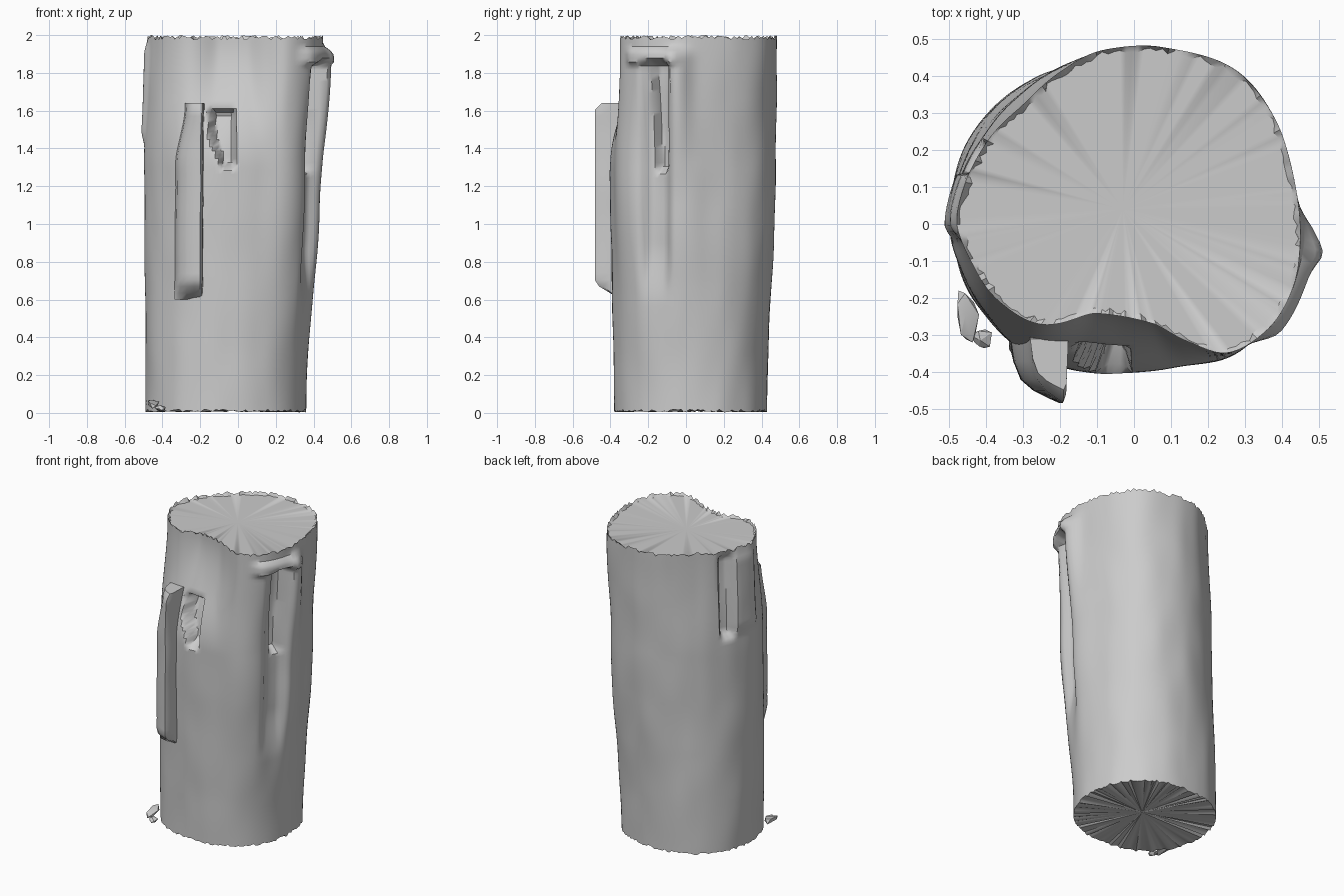
import bpy, bmesh, math, random
from mathutils import Vector, Matrix, noise

cube = bpy.data.objects.get("Cube")
if cube:
    bpy.data.objects.remove(cube)
random.seed(4)

wax = bpy.data.materials.new("light_grey_wax")
wax.use_nodes = True
grey = (0.6, 0.6, 0.6, 1)
wax.diffuse_color = grey
wax.node_tree.nodes["Principled BSDF"].inputs["Base Color"].default_value = grey

SIDES, LEVELS = 168, 96
CENTRE = Vector((-0.03, 0.04))


def smooth(low, high, value):
    t = min(1, max(0, (value - low) / (high - low)))
    return t * t * (3 - 2 * t)


def window(value, low, high, soft):
    return smooth(low - soft, low, value) * (1 - smooth(high, high + soft, value))


def outline(points):
    """Turn a loop of points into a function of angle giving the radius."""
    polar = []
    for p in points:
        d = Vector(p) - CENTRE
        polar.append((math.atan2(d.y, d.x), d.length))
    polar.sort()
    n = len(polar)

    def radius(angle):
        k = sum(a <= angle for a, r in polar) - 1
        a, r = zip(*[(polar[(k + i) % n][0] + math.tau * ((k + i) // n), polar[(k + i) % n][1])
                     for i in (-1, 0, 1, 2)])
        t = (angle - a[1]) / (a[2] - a[1])
        m1 = (r[2] - r[0]) / (a[2] - a[0]) * (a[2] - a[1])
        m2 = (r[3] - r[1]) / (a[3] - a[1]) * (a[2] - a[1])
        h = t * t * (3 - 2 * t)
        return r[1] * (1 - h) + r[2] * h + m1 * t * (1 - t) ** 2 - m2 * t * t * (1 - t)
    return radius


def oval(count=32, power=0.9):
    """Slightly squared oval for the foot of the candle."""
    for i in range(count):
        c, s = math.cos(i * math.tau / count), math.sin(i * math.tau / count)
        yield (-0.065 + 0.425 * math.copysign(abs(c) ** power, c),
               0.025 + 0.405 * math.copysign(abs(s) ** power, s))


foot = outline(list(oval()))
middle = outline([(.44, -.04), (.41, .12), (.36, .27), (.26, .4), (.12, .46), (0, .475),
                  (-.12, .455), (-.27, .38), (-.39, .26), (-.47, .12), (-.495, 0),
                  (-.46, -.14), (-.38, -.27), (-.27, -.36), (-.1, -.4), (.1, -.39),
                  (.25, -.36), (.34, -.29), (.38, -.17)])
rim = outline([(.45, -.05), (.43, .12), (.38, .28), (.28, .41), (.12, .47), (0, .48),
               (-.1, .465), (-.2, .41), (-.3, .32), (-.38, .24), (-.45, .12), (-.475, 0),
               (-.43, -.12), (-.35, -.22), (-.25, -.27), (-.1, -.24), (.05, -.27),
               (.15, -.32), (.25, -.35), (.35, -.29), (.43, -.17)])


def surface(angle, z):
    """Point on the candle wall, with drips and grooves."""
    low = smooth(0, 1.3, z)
    high = smooth(1.3, 1.97, z)
    r = foot(angle) * (1 - low) + middle(angle) * low
    r = r * (1 - high) + rim(angle) * high
    d = Vector((math.cos(angle), math.sin(angle)))
    x, y = CENTRE + d * r
    if x > 0.2:
        # Side drip, its arch, and the slot under it
        r += 0.045 * math.exp(-((y + 0.04) / 0.06) ** 2) * smooth(1.1, 1.85, z) * (1 - smooth(1.88, 1.97, z))
        r += 0.03 * window(y, -0.27, -0.08, 0.06) * window(z, 1.86, 1.91, 0.03)
        r -= 0.04 * window(y, -0.2, -0.12, 0.05) * window(z, 0.9, 1.84, 0.03 + 0.3 * (z < 1))
        narrow = 0.02 * smooth(1.6, 1.3, z) if z < 1.3 else 0.02 * (1 - smooth(1.3, 1.7, z))
        r -= 0.06 * window(y, -0.18 + narrow, -0.11 - narrow / 2, 0.02) * window(z, 1.3, 1.84, 0.03)
    if y < -0.1:
        # Front hollow beside the long drip
        lean = 0.06 * (1 - smooth(1.3, 1.5, z))
        r -= 0.09 * window(x, -0.14 + lean, -0.03, 0.02) * window(z, 1.33, 1.58, 0.04)
    if x < -0.2:
        # Groove high on the far side
        r -= 0.05 * window(y, 0.16, 0.2, 0.03) * window(z, 1.45, 1.92, 0.06)
        r += 0.02 * window(y, 0.0, 0.12, 0.05) * window(z, 1.5, 1.9, 0.1)
    r += 0.006 * noise.noise(Vector((d.x * 3, d.y * 3, z * 3)))
    return CENTRE + d * r


def finish(name, bm, angle=40):
    bmesh.ops.recalc_face_normals(bm, faces=bm.faces)
    mesh = bpy.data.meshes.new(name)
    bm.to_mesh(mesh)
    bm.free()
    mesh.materials.append(wax)
    obj = bpy.data.objects.new(name, mesh)
    bpy.context.collection.objects.link(obj)
    bpy.ops.object.select_all(action="DESELECT")
    obj.select_set(True)
    bpy.context.view_layer.objects.active = obj
    bpy.ops.object.shade_smooth_by_angle(angle=math.radians(angle))
    return obj


def bridge(bm, rings):
    for a, b in zip(rings, rings[1:]):
        n = len(a)
        for i in range(n):
            bm.faces.new((a[i], a[(i + 1) % n], b[(i + 1) % n], b[i]))


# Candle body with ragged ends
bm = bmesh.new()
rings = []
angles = [-math.pi + math.tau * (i + 0.5) / SIDES for i in range(SIDES)]
for j in range(LEVELS + 1):
    z = 0.015 + 1.965 * j / LEVELS
    ring = []
    for a in angles:
        p = surface(a, z)
        ragged = 0
        if j == LEVELS:
            ragged = random.uniform(-0.005, 0.02)
        elif j == 0:
            ragged = random.uniform(-0.012, 0.004)
        ring.append(bm.verts.new((p.x, p.y, z + ragged)))
    rings.append(ring)
lip = []
for v in rings[-1]:
    inward = CENTRE.to_3d() - Vector((v.co.x, v.co.y, 0))
    p = v.co + inward.normalized() * random.uniform(0.004, 0.02)
    lip.append(bm.verts.new((p.x, p.y, 1.975)))
rings.append(lip)
bridge(bm, rings)
for ring in (rings[0], lip):
    z = 0.015 if ring is rings[0] else 1.975
    hub = bm.verts.new((CENTRE.x, CENTRE.y, z))
    for i in range(SIDES):
        bm.faces.new((ring[i], ring[(i + 1) % SIDES], hub))
finish("candle_body", bm)

# Long front drip: steep on one side, rounded on the other
bm = bmesh.new()
section = [(-.335, -.3), (-.325, -.37), (-.305, -.42), (-.27, -.45), (-.23, -.47),
           (-.2, -.483), (-.188, -.46), (-.185, -.4), (-.18, -.3)]
rings = []
for j in range(31):
    z = 0.6 + 1.04 * j / 30
    swell = smooth(0.58, 0.7, z) * (1 - 0.25 * smooth(1.6, 1.64, z))
    left_trim = 0.05 * smooth(1.3, 1.62, z)
    ring = []
    for x, y in section:
        x += left_trim * (-0.18 - x) / 0.15
        x += 0.006 * noise.noise(Vector((x, y, z * 5)))
        ring.append(bm.verts.new((x, -0.34 + (y + 0.34) * swell, z)))
    rings.append(ring)
bridge(bm, rings)
bm.faces.new(rings[0])
bm.faces.new(rings[-1])
finish("front_drip", bm)

# Ragged wax chips lying at the foot
bm = bmesh.new()
for place, size, turn in (((-0.45, -0.25, 0.045), (0.03, 0.08, 0.02), 0.15),
                          ((-0.41, -0.31, 0.025), (0.03, 0.03, 0.014), 0.5)):
    transform = (Matrix.Translation(place) @ Matrix.Rotation(turn, 4, "Z")
                 @ Matrix.Rotation(0.15, 4, "X") @ Matrix.Diagonal((*size, 1)))
    chip = bmesh.ops.create_icosphere(bm, subdivisions=1, radius=1, matrix=transform)
    for v in chip["verts"]:
        v.co += Vector([random.uniform(-0.006, 0.006) for k in range(3)])
finish("wax_chips", bm, 20)
